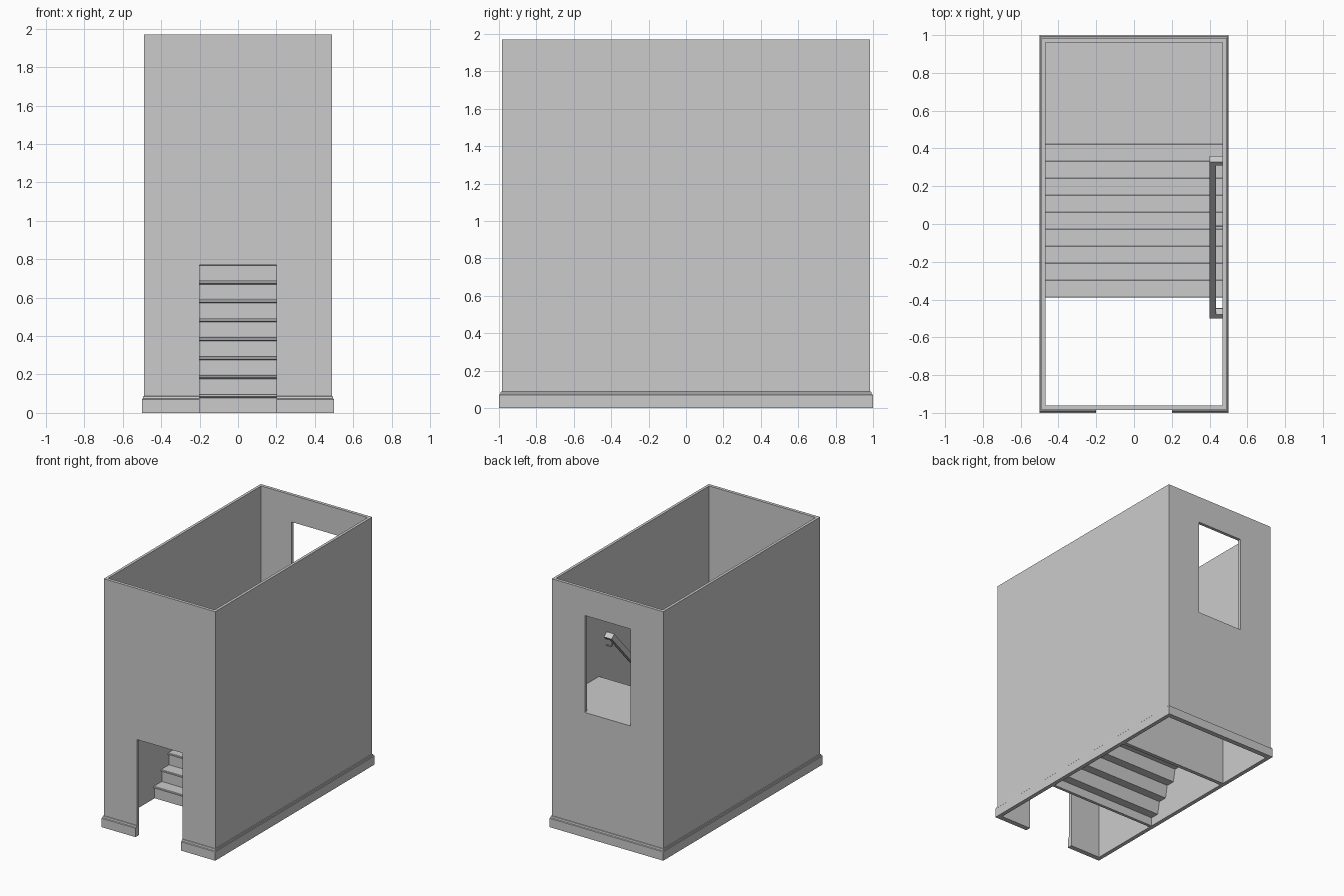
import bpy, bmesh
from mathutils import Vector

if "Cube" in bpy.data.objects:
    bpy.data.objects.remove(bpy.data.objects["Cube"])

WX, WY = 0.49, 0.985        # outer wall half sizes
IX, IY = 0.468, 0.96        # inner wall half sizes
TOP = 1.97
STEPS, RUN, RISE = 10, 0.09, 0.0985
FIRST = -0.39               # nosing of the first step


def finish(name, bm):
    bmesh.ops.recalc_face_normals(bm, faces=bm.faces)
    me = bpy.data.meshes.new(name)
    bm.to_mesh(me)
    bm.free()
    ob = bpy.data.objects.new(name, me)
    bpy.context.collection.objects.link(ob)
    return ob


def ring(name, section):
    """Rectangular frame: section is a closed list of (half x, half y, z)."""
    bm = bmesh.new()
    loops = [[bm.verts.new((sx * x, sy * y, z))
              for sx, sy in ((-1, -1), (1, -1), (1, 1), (-1, 1))]
             for x, y, z in section]
    for a, b in zip(loops, loops[1:] + loops[:1]):
        for i in range(4):
            j = (i + 1) % 4
            bm.faces.new((a[i], a[j], b[j], b[i]))
    return finish(name, bm)


def extrude_x(name, pts, x0, x1):
    """Extrude a (y, z) outline along x."""
    bm = bmesh.new()
    face = bm.faces.new([bm.verts.new((x0, y, z)) for y, z in pts])
    new = bmesh.ops.extrude_face_region(bm, geom=[face])["geom"]
    bmesh.ops.translate(bm, vec=(x1 - x0, 0, 0),
                        verts=[v for v in new if isinstance(v, bmesh.types.BMVert)])
    return finish(name, bm)


def cut(ob, y0, y1, z0, z1):
    """Cut a doorway 0.4 wide through the object."""
    cutter = extrude_x("door_cutter", [(y0, z0), (y1, z0), (y1, z1), (y0, z1)], -0.2, 0.2)
    mod = ob.modifiers.new("doorway", "BOOLEAN")
    mod.operation, mod.solver, mod.object = "DIFFERENCE", "EXACT", cutter
    bpy.context.view_layer.objects.active = ob
    bpy.ops.object.modifier_apply(modifier=mod.name)
    bpy.data.objects.remove(cutter)


# Walls with lower front doorway and upper back doorway
walls = ring("walls", [(WX, WY, 0), (WX, WY, TOP), (IX, IY, TOP), (IX, IY, 0)])
cut(walls, -1.1, -0.9, -0.1, 0.77)
cut(walls, 0.9, 1.1, STEPS * RISE, STEPS * RISE + 0.77)

# Skirting around the foot
skirting = ring("skirting", [(0.5, 1.0, 0), (0.5, 1.0, 0.07), (0.496, 0.993, 0.074),
                             (0.494, 0.99, 0.086), (WX, WY, 0.088), (WX, WY, 0)])
cut(skirting, -1.1, -0.9, -0.1, 0.77)

# Staircase, landing and the partition below the landing
outline = []
for i in range(STEPS):
    y, z = FIRST + i * RUN, i * RISE
    outline += [(y + 0.012, z), (y + 0.012, z + RISE - 0.02),
                (y, z + RISE - 0.014), (y, z + RISE - 0.004), (y + 0.004, z + RISE)]
back = FIRST + (STEPS - 1) * RUN
outline += [(IY, STEPS * RISE), (IY, STEPS * RISE - 0.03), (back + 0.045, STEPS * RISE - 0.03),
            (back + 0.045, 0), (back + 0.015, 0)]
for i in range(STEPS - 1, 0, -1):
    y, z = FIRST + i * RUN, i * RISE - 0.03
    outline += [(y + 0.015, z), (y - RUN + 0.035, z)]
outline.append((FIRST + 0.035, 0))
extrude_x("staircase", outline, -IX, IX)

# Handrail with returns to the wall
SLOPE = RISE / RUN


def rail_z(y):
    return 1.29 + (y - 0.345) * SLOPE


along = Vector((1, SLOPE)).normalized()
across = Vector((-along.y, along.x)) * 0.022


def rail_piece(name, p, q, x0, x1):
    extrude_x(name, [p + across, q + across, q - across, p - across], x0, x1)


low = Vector((-0.483, rail_z(-0.483)))
high = Vector((0.345, rail_z(0.345)))
rail_piece("handrail", low, high, 0.40, 0.433)
rail_piece("handrail_lower_return", low, low + along * 0.03, 0.433, IX)
rail_piece("handrail_upper_return", high - along * 0.03, high, 0.433, IX)

# Handrail brackets
for n, y in enumerate((-0.45, -0.01, 0.33)):
    z = rail_z(y)
    cu = bpy.data.curves.new("handrail_bracket", "CURVE")
    cu.dimensions, cu.bevel_depth, cu.bevel_resolution = "3D", 0.006, 1
    cu.use_fill_caps = True
    path = [(0.4165, z - 0.02), (0.4165, z - 0.055), (0.422, z - 0.068),
            (0.435, z - 0.074), (IX, z - 0.074)]
    sp = cu.splines.new("POLY")
    sp.points.add(len(path) - 1)
    for pt, (x, pz) in zip(sp.points, path):
        pt.co = (x, y, pz, 1)
    ob = bpy.data.objects.new(f"handrail_bracket_{n + 1}", cu)
    bpy.context.collection.objects.link(ob)
